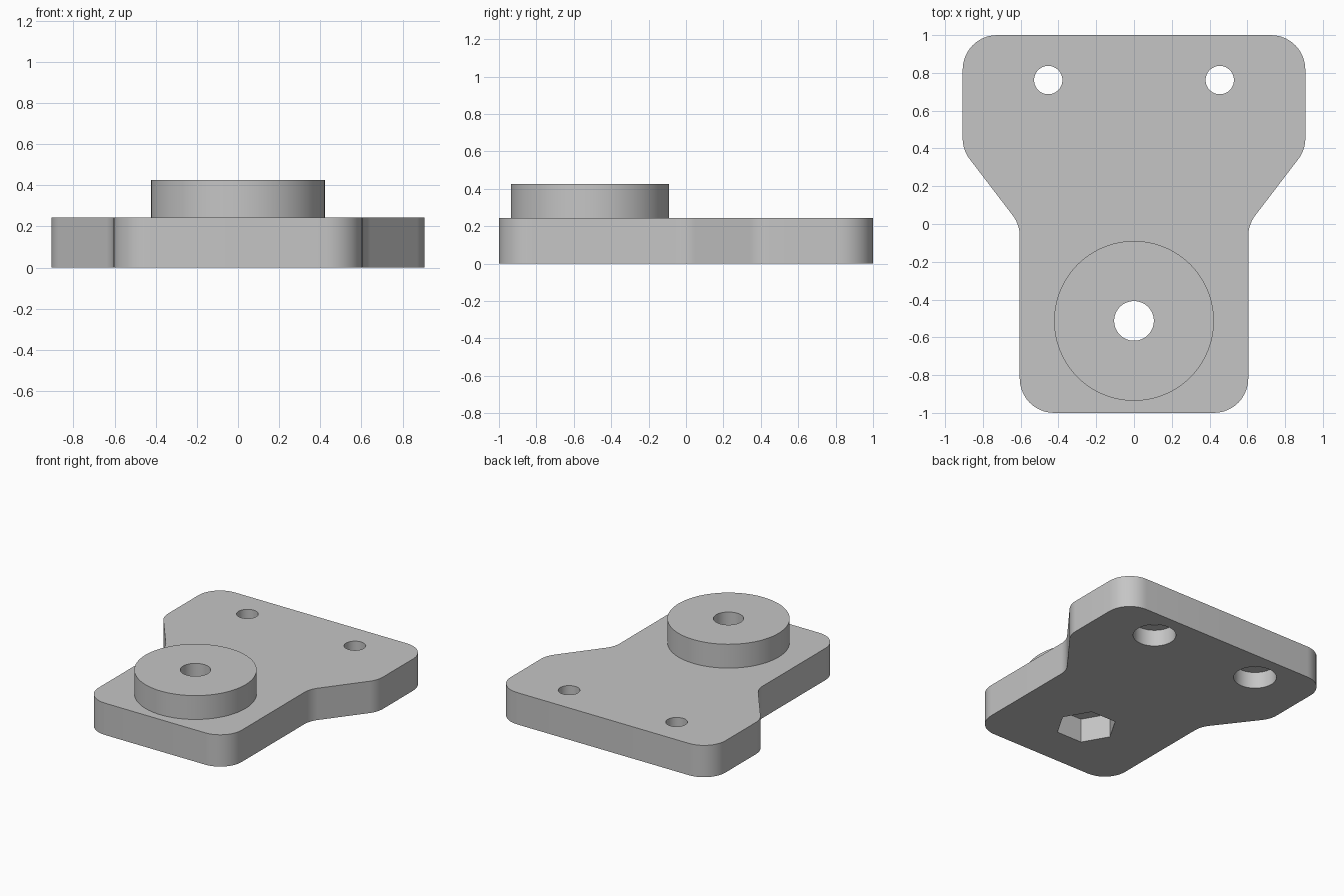
import bpy, bmesh, math
from mathutils import Vector

if "Cube" in bpy.data.objects:
    bpy.data.objects.remove(bpy.data.objects["Cube"], do_unlink=True)

PLATE_H = 0.243       # plate thickness
TOP = 0.425           # top of the boss
BOSS_Y = -0.513
BOLT_X, BOLT_Y = 0.454, 0.762
FILLET = 0.182

grey = bpy.data.materials.new("light grey")
grey.use_nodes = True
colour = (0.56, 0.56, 0.56, 1)
grey.diffuse_color = colour
grey.node_tree.nodes["Principled BSDF"].inputs["Base Color"].default_value = colour


def rounded(corners, radius, steps=10):
    """Replace every corner of a closed outline with a tangent arc."""
    points = []
    for i, corner in enumerate(corners):
        p = Vector(corner)
        a = (Vector(corners[i - 1]) - p).normalized()
        b = (Vector(corners[(i + 1) % len(corners)]) - p).normalized()
        half = a.angle(b) / 2
        centre = p + (a + b).normalized() * radius / math.sin(half)
        start = p + a * radius / math.tan(half) - centre
        end = p + b * radius / math.tan(half) - centre
        sweep = start.angle(end)
        for k in range(steps + 1):
            t = k / steps
            arc = (start * math.sin((1 - t) * sweep) + end * math.sin(t * sweep)) / math.sin(sweep)
            points.append(centre + arc)
    return points


def circle(x, y, radius, sides=64):
    return [Vector((x + radius * math.cos(math.tau * k / sides),
                    y + radius * math.sin(math.tau * k / sides))) for k in range(sides)]


def prism(name, outline, z0, z1):
    """Extrude an outline from z0 up to z1."""
    bm = bmesh.new()
    base = bm.faces.new([bm.verts.new((p.x, p.y, z0)) for p in outline])
    top = bmesh.ops.extrude_face_region(bm, geom=[base])["geom"]
    bmesh.ops.translate(bm, vec=(0, 0, z1 - z0),
                        verts=[g for g in top if isinstance(g, bmesh.types.BMVert)])
    bmesh.ops.recalc_face_normals(bm, faces=bm.faces)
    mesh = bpy.data.meshes.new(name)
    bm.to_mesh(mesh)
    bm.free()
    mesh.materials.append(grey)
    obj = bpy.data.objects.new(name, mesh)
    bpy.context.collection.objects.link(obj)
    return obj


def select(obj):
    bpy.ops.object.select_all(action="DESELECT")
    obj.select_set(True)
    bpy.context.view_layer.objects.active = obj


def cut(target, outline, z0, z1):
    """Subtract a prism from the target."""
    cutter = prism("cutter", outline, z0, z1)
    cutter.hide_render = True
    select(target)
    mod = target.modifiers.new("cut", "BOOLEAN")
    mod.operation, mod.solver, mod.object = "DIFFERENCE", "EXACT", cutter
    bpy.ops.object.modifier_apply(modifier=mod.name)
    bpy.data.objects.remove(cutter, do_unlink=True)


# Base plate: wide at the back, tapering to a narrow front
right_half = [(0.605, -1), (0.605, -0.003), (0.907, 0.392), (0.907, 1)]
outline = right_half + [(-x, y) for x, y in reversed(right_half)]
plate = prism("base_plate", rounded(outline, FILLET), 0, PLATE_H)

# Bolt holes with counterbores underneath
for side in (-1, 1):
    cut(plate, circle(side * BOLT_X, BOLT_Y, 0.075), -0.1, 0.5)
    cut(plate, circle(side * BOLT_X, BOLT_Y, 0.148), -0.1, 0.125)

# Raised round boss
boss = prism("round_boss", circle(0, BOSS_Y, 0.423, 96), PLATE_H, TOP)

# Centre hole through both parts, hexagonal nut pocket underneath
for part in (plate, boss):
    cut(part, circle(0, BOSS_Y, 0.105), -0.1, 0.6)
cut(plate, circle(0, BOSS_Y, 0.212, 6), -0.1, 0.182)

for part in (plate, boss):
    select(part)
    bpy.ops.object.shade_smooth_by_angle(angle=math.radians(25))
